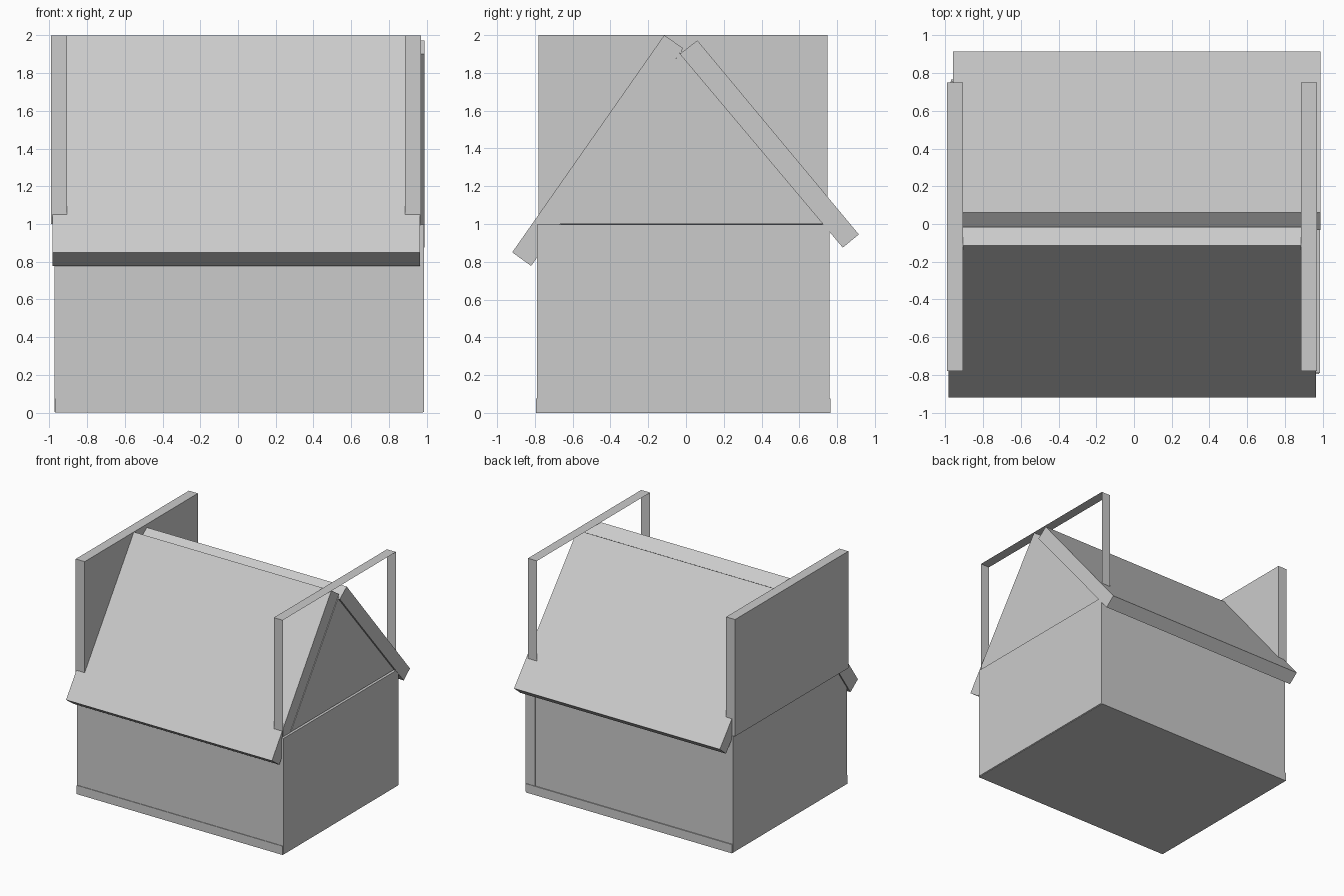
import bpy

if "Cube" in bpy.data.objects:
    bpy.data.objects.remove(bpy.data.objects["Cube"])


def mesh(name, verts, faces):
    me = bpy.data.meshes.new(name)
    me.from_pydata(verts, [], faces)
    me.update()
    ob = bpy.data.objects.new(name, me)
    bpy.context.collection.objects.link(ob)
    return ob


def prism(name, profile, x0, x1):
    """Extrude a counter-clockwise (y, z) profile along x."""
    n = len(profile)
    verts = [(x, y, z) for x in (x0, x1) for y, z in profile]
    faces = [tuple(reversed(range(n))), tuple(range(n, 2 * n))]
    faces += [(i, (i + 1) % n, (i + 1) % n + n, i + n) for i in range(n)]
    return mesh(name, verts, faces)


def box(name, x0, x1, y0, y1, z0, z1):
    return prism(name, [(y0, z0), (y1, z0), (y1, z1), (y0, z1)], x0, x1)


# Floor, slightly proud of the walls at front and back
box("floor", -0.97, 0.98, -0.795, 0.765, 0.0, 0.075)

# Walls
box("front_wall", -0.97, 0.975, -0.79, -0.70, 0.07, 0.995)
box("back_wall", -0.97, 0.975, 0.67, 0.757, 0.07, 0.995)
box("left_wall", -0.972, -0.88, -0.785, 0.755, 0.005, 1.0)
box("right_wall", 0.895, 0.985, -0.79, 0.76, 0.005, 0.997)

# Solid upper panel on the left end
box("left_end_panel", -0.99, -0.905, -0.78, 0.75, 1.0, 2.0)

# Right end: open frame made of the front, top and back strips only
frame = [(-0.78, 1.0), (-0.78, 2.0), (0.75, 2.0), (0.75, 1.0)]
mesh("right_end_frame",
     [(x, y, z) for x in (0.885, 0.97) for y, z in frame],
     [(i, i + 4, i + 5, i + 1) for i in range(3)])

# Triangular gable below the roof on the right end
prism("right_gable", [(-0.672, 1.003), (0.73, 1.003), (-0.025, 1.915)], 0.885, 0.97)

# Two roof slabs
prism("front_roof", [(-0.92, 0.85), (-0.82, 0.778), (-0.015, 1.93), (-0.115, 2.0)],
      -0.983, 0.965)
prism("back_roof", [(0.83, 0.875), (0.915, 0.945), (0.06, 1.972), (-0.033, 1.9)],
      -0.96, 0.987)
